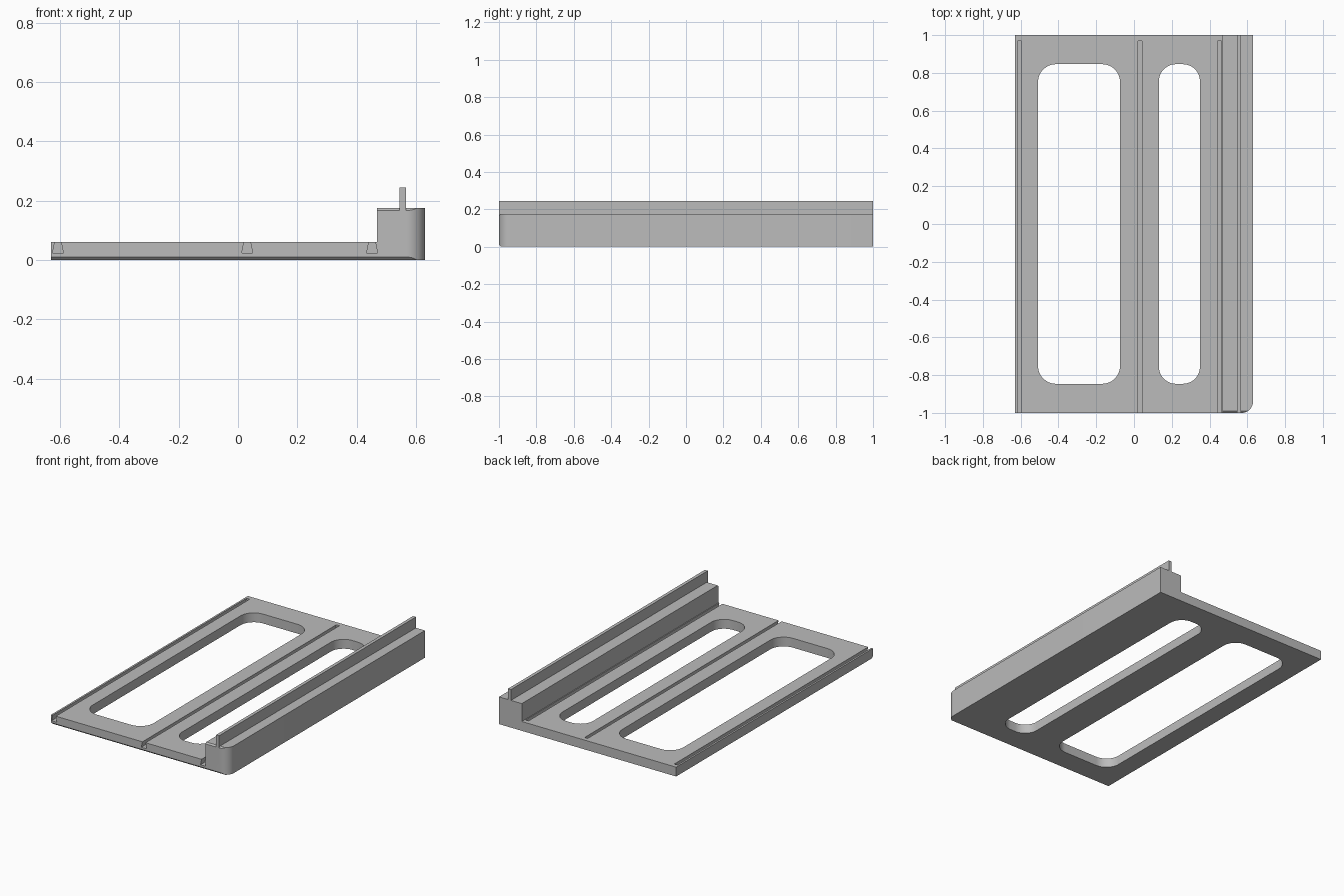
import bpy, bmesh, math
from mathutils import Vector

cube = bpy.data.objects.get("Cube")
if cube:
    bpy.data.objects.remove(cube, do_unlink=True)

grey = bpy.data.materials.new("plain grey")
grey.use_nodes = True
COLOUR = (0.5, 0.5, 0.5, 1)
grey.diffuse_color = COLOUR
grey.node_tree.nodes["Principled BSDF"].inputs["Base Color"].default_value = COLOUR


def prism(name, points, direction):
    """Extrude a closed planar outline along a direction."""
    bm = bmesh.new()
    face = bm.faces.new([bm.verts.new(p) for p in points])
    new = bmesh.ops.extrude_face_region(bm, geom=[face])["geom"]
    bmesh.ops.translate(bm, vec=Vector(direction),
                        verts=[v for v in new if isinstance(v, bmesh.types.BMVert)])
    bmesh.ops.recalc_face_normals(bm, faces=bm.faces)
    mesh = bpy.data.meshes.new(name)
    bm.to_mesh(mesh)
    bm.free()
    mesh.materials.append(grey)
    obj = bpy.data.objects.new(name, mesh)
    bpy.context.collection.objects.link(obj)
    return obj


def arc(cx, cy, r, start, z, steps=12):
    """Quarter arc, counter-clockwise from the start angle in degrees."""
    angles = [math.radians(start + 90 * i / steps) for i in range(steps + 1)]
    return [(cx + r * math.cos(a), cy + r * math.sin(a), z) for a in angles]


def cut(target, cutter):
    cutter.hide_render = True
    mod = target.modifiers.new("cut", "BOOLEAN")
    mod.operation = "DIFFERENCE"
    mod.solver = "EXACT"
    mod.object = cutter
    bpy.context.view_layer.objects.active = target
    bpy.ops.object.modifier_apply(modifier=mod.name)
    bpy.data.objects.remove(cutter, do_unlink=True)


# Base plate, raised side block and thin fin as one end profile
W, TOP, BLOCK, FIN = 0.63, 0.06, 0.175, 0.245
IN, FIN_L, FIN_R = 0.468, 0.545, 0.566
profile = [(-W, 0), (W, 0), (W, BLOCK), (FIN_R, BLOCK), (FIN_R, FIN),
           (FIN_L, FIN), (FIN_L, BLOCK), (IN, BLOCK), (IN, TOP), (-W, TOP)]
body = prism("slotted_base_with_rail", [(x, -1, z) for x, z in profile], (0, 2, 0))

# Rounded front corner of the block
R = 0.06
corner = arc(W - R, -1 + R, R, 270, -0.1)
corner += [(W + 0.1, -1 + R, -0.1), (W + 0.1, -1.1, -0.1), (W - R, -1.1, -0.1)]
cut(body, prism("corner_cutter", corner, (0, 0, 0.5)))

# Two rounded windows through the plate
for x0, x1, r in ((-0.508, -0.074, 0.095), (0.132, 0.349, 0.09)):
    y = 0.846
    window = (arc(x1 - r, y - r, r, 0, -0.1) + arc(x0 + r, y - r, r, 90, -0.1)
              + arc(x0 + r, -y + r, r, 180, -0.1) + arc(x1 - r, -y + r, r, 270, -0.1))
    cut(body, prism("window_cutter", window, (0, 0, 0.3)))

# Dovetail grooves, open at the front and closed at the back
FLOOR, NECK, FOOT = 0.023, 0.011, 0.0185
for x in (-0.607, 0.031, 0.452):
    groove = [(x - FOOT, FLOOR), (x + FOOT, FLOOR), (x + NECK, TOP),
              (x + NECK, TOP + 0.02), (x - NECK, TOP + 0.02), (x - NECK, TOP)]
    cut(body, prism("groove_cutter", [(a, -1.1, b) for a, b in groove], (0, 2.07, 0)))

# Small chamfers on the lower front edge and the block's upper front edge
C = 0.01
for x0, x1, z, s in ((-1, 1, 0, 1), (IN - 0.02, FIN_L, BLOCK, -0.8), (FIN_R, 1, BLOCK, -0.8)):
    wedge = [(x0, -1 - C, z + 2 * C * s), (x0, -1 + 2 * C, z - C * s), (x0, -1 - C, z - C * s)]
    cut(body, prism("chamfer_cutter", wedge, (x1 - x0, 0, 0)))

# Smooth the rounded walls, keep real edges sharp
bpy.ops.object.select_all(action="DESELECT")
body.select_set(True)
bpy.context.view_layer.objects.active = body
bpy.ops.object.shade_smooth_by_angle(angle=math.radians(25))
